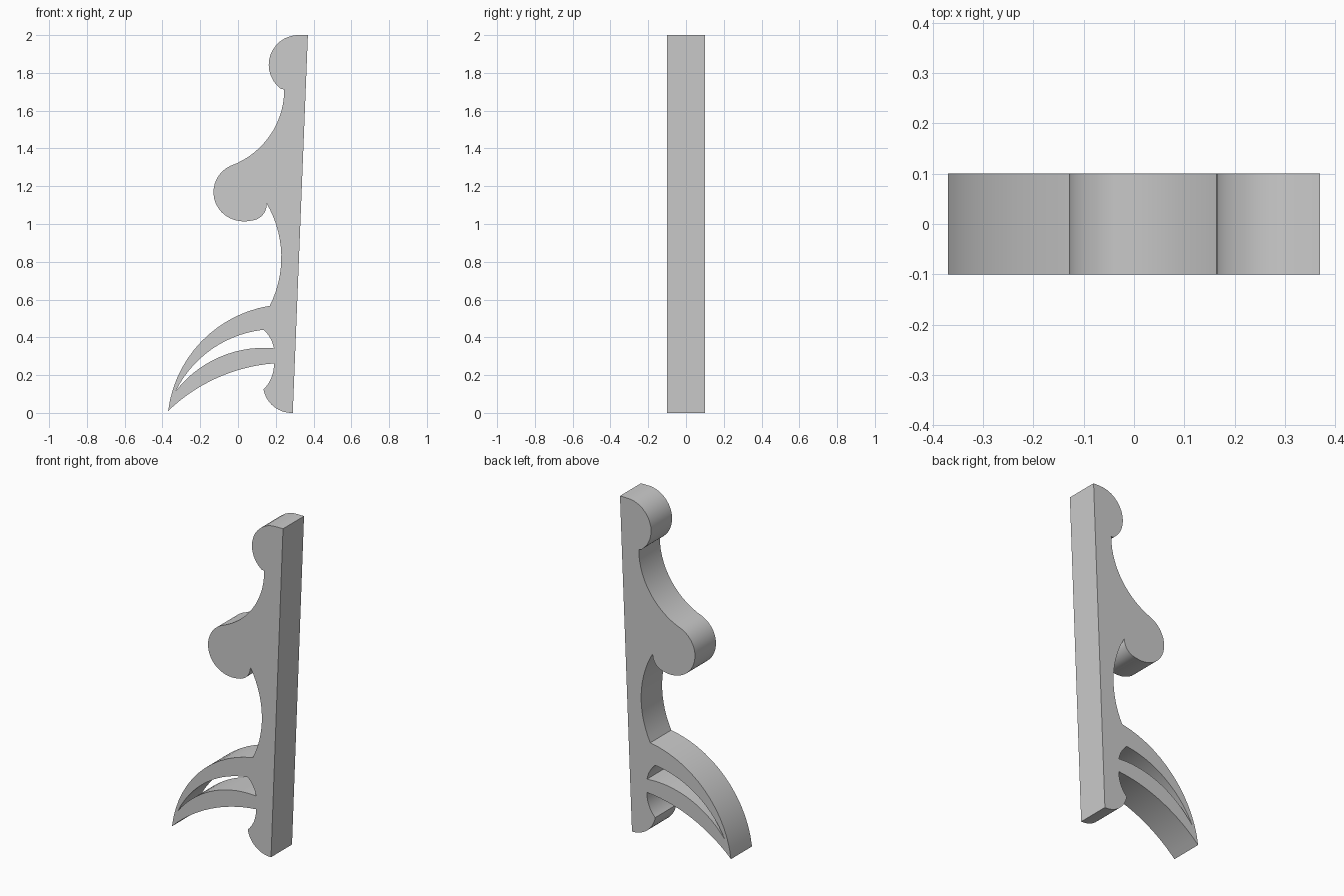
import bpy, bmesh, math
from mathutils import Vector, Matrix

if "Cube" in bpy.data.objects:
    bpy.data.objects.remove(bpy.data.objects["Cube"])


def arc(a, m, b, n=14):
    """Points on the circle from a through m up to (not including) b."""
    a, m, b = Vector(a), Vector(m), Vector(b)
    d = 2 * (a.x * (m.y - b.y) + m.x * (b.y - a.y) + b.x * (a.y - m.y))
    aa, mm, bb = a.dot(a), m.dot(m), b.dot(b)
    c = Vector(((aa * (m.y - b.y) + mm * (b.y - a.y) + bb * (a.y - m.y)) / d,
                (aa * (b.x - m.x) + mm * (a.x - b.x) + bb * (m.x - a.x)) / d))
    r = (a - c).length
    ang = [math.atan2(p.y - c.y, p.x - c.x) for p in (a, m, b)]
    tau = 2 * math.pi
    to_m, to_b = (ang[1] - ang[0]) % tau, (ang[2] - ang[0]) % tau
    sweep = to_b if to_m < to_b else to_b - tau
    return [(c.x + r * math.cos(ang[0] + sweep * i / n),
             c.y + r * math.sin(ang[0] + sweep * i / n)) for i in range(n)]


def chain(points):
    """Arcs through start, middle, end, middle, end ..."""
    out = []
    for i in range(0, len(points) - 2, 2):
        out += arc(*points[i:i + 3])
    return out


# Outer silhouette (x, z), clockwise from the foot of the straight back edge
outline = chain([
    (0.29, 0.0), (0.185, 0.037), (0.135, 0.125),      # base curl
    (0.178, 0.19), (0.19, 0.262),                     # notch under the blades
    (-0.10, 0.19), (-0.37, 0.01),                     # lower blade edge
    (-0.182, 0.39), (0.168, 0.567),                   # outer blade edge
    (0.229, 0.84), (0.152, 1.108),                    # waist
    (0.128, 1.045), (0.07, 1.018),                    # small lip
    (0.03, 1.014), (-0.02, 1.022),                    # underside of bulge
    (-0.13, 1.17), (-0.04, 1.308),                    # bulge
    (0.15, 1.443), (0.245, 1.712),                    # neck sweep
])
outline += [(0.245, 1.712)]
outline += chain([(0.225, 1.717), (0.165, 1.87), (0.33, 2.0)])  # head curl
outline += [(0.33, 2.0), (0.37, 2.0)]

# Crescent opening between the two blades
opening = chain([
    (0.135, 0.44), (0.17, 0.397), (0.19, 0.342),
    (-0.09, 0.299), (-0.33, 0.115),
    (-0.135, 0.34), (0.135, 0.44),
])

# Filled curve, extruded to the full thickness
curve = bpy.data.curves.new("silhouette_panel", 'CURVE')
curve.dimensions = '2D'
curve.fill_mode = 'BOTH'
curve.extrude = 0.1
for loop in (outline, opening):
    spline = curve.splines.new('POLY')
    spline.points.add(len(loop) - 1)
    for p, (x, z) in zip(spline.points, loop):
        p.co = (x, z, 0, 1)
    spline.use_cyclic_u = True
panel = bpy.data.objects.new("silhouette_panel", curve)
bpy.context.collection.objects.link(panel)
bpy.context.view_layer.objects.active = panel
panel.select_set(True)
bpy.ops.object.convert(target='MESH')
panel = bpy.context.object

# Stand it upright and weld the caps to the rim
bm = bmesh.new()
bm.from_mesh(panel.data)
bmesh.ops.transform(bm, matrix=Matrix.Rotation(math.pi / 2, 4, 'X'), verts=bm.verts)
bmesh.ops.remove_doubles(bm, verts=bm.verts, dist=0.0002)
bmesh.ops.recalc_face_normals(bm, faces=bm.faces)
bm.to_mesh(panel.data)
bm.free()
bpy.ops.object.shade_smooth_by_angle(angle=math.radians(30))
